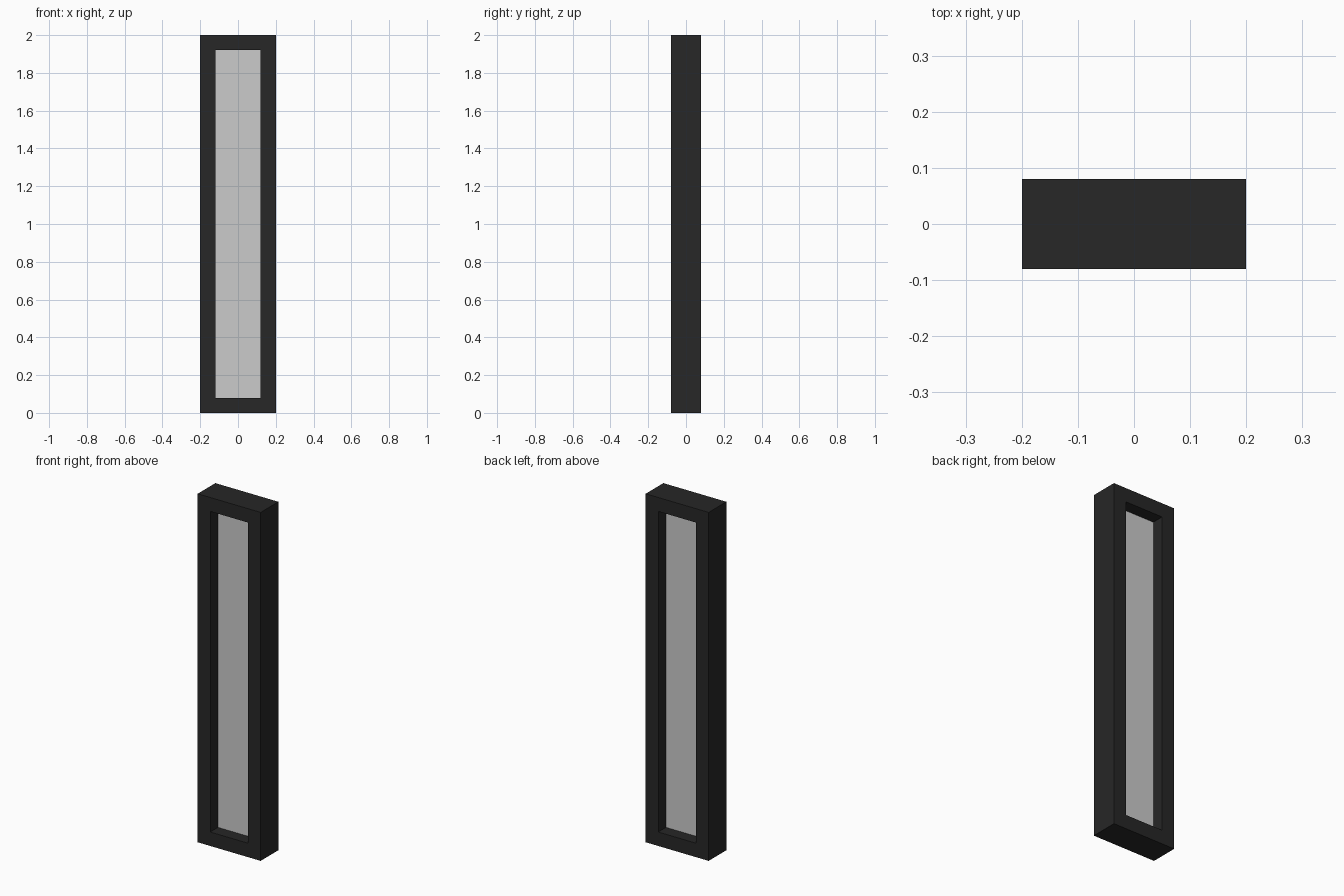
import bpy, bmesh

if "Cube" in bpy.data.objects:
    bpy.data.objects.remove(bpy.data.objects["Cube"])

W, D, H, B = 0.2, 0.08, 2.0, 0.08   # half width, half depth, height, border


def add_object(name, bm, color=None):
    bmesh.ops.recalc_face_normals(bm, faces=bm.faces)
    mesh = bpy.data.meshes.new(name)
    bm.to_mesh(mesh)
    bm.free()
    obj = bpy.data.objects.new(name, mesh)
    bpy.context.collection.objects.link(obj)
    if color:
        mat = bpy.data.materials.new(name + "_material")
        mat.diffuse_color = color
        mat.use_nodes = True
        mat.node_tree.nodes["Principled BSDF"].inputs["Base Color"].default_value = mat.diffuse_color
        mesh.materials.append(mat)
    return obj


def rect(bm, x, z0, z1, y):
    return [bm.verts.new((px, y, pz))
            for px, pz in ((-x, z0), (x, z0), (x, z1), (-x, z1))]


# Window frame: mitred rectangular ring with a through opening
bm = bmesh.new()
loops = [rect(bm, W, 0, H, -D), rect(bm, W, 0, H, D),
         rect(bm, W - B, B, H - B, D), rect(bm, W - B, B, H - B, -D)]
for a, b in zip(loops, loops[1:] + loops[:1]):
    for i in range(4):
        j = (i + 1) % 4
        bm.faces.new((a[i], a[j], b[j], b[i]))
add_object("window_frame", bm, (0.02, 0.02, 0.02, 1))

# Thin pane set in the middle of the frame depth
bm = bmesh.new()
front = rect(bm, W - B, B, H - B, -0.01)
back = rect(bm, W - B, B, H - B, 0.01)
bm.faces.new(front)
bm.faces.new(back)
for i in range(4):
    j = (i + 1) % 4
    bm.faces.new((front[i], front[j], back[j], back[i]))
add_object("window_pane", bm)
